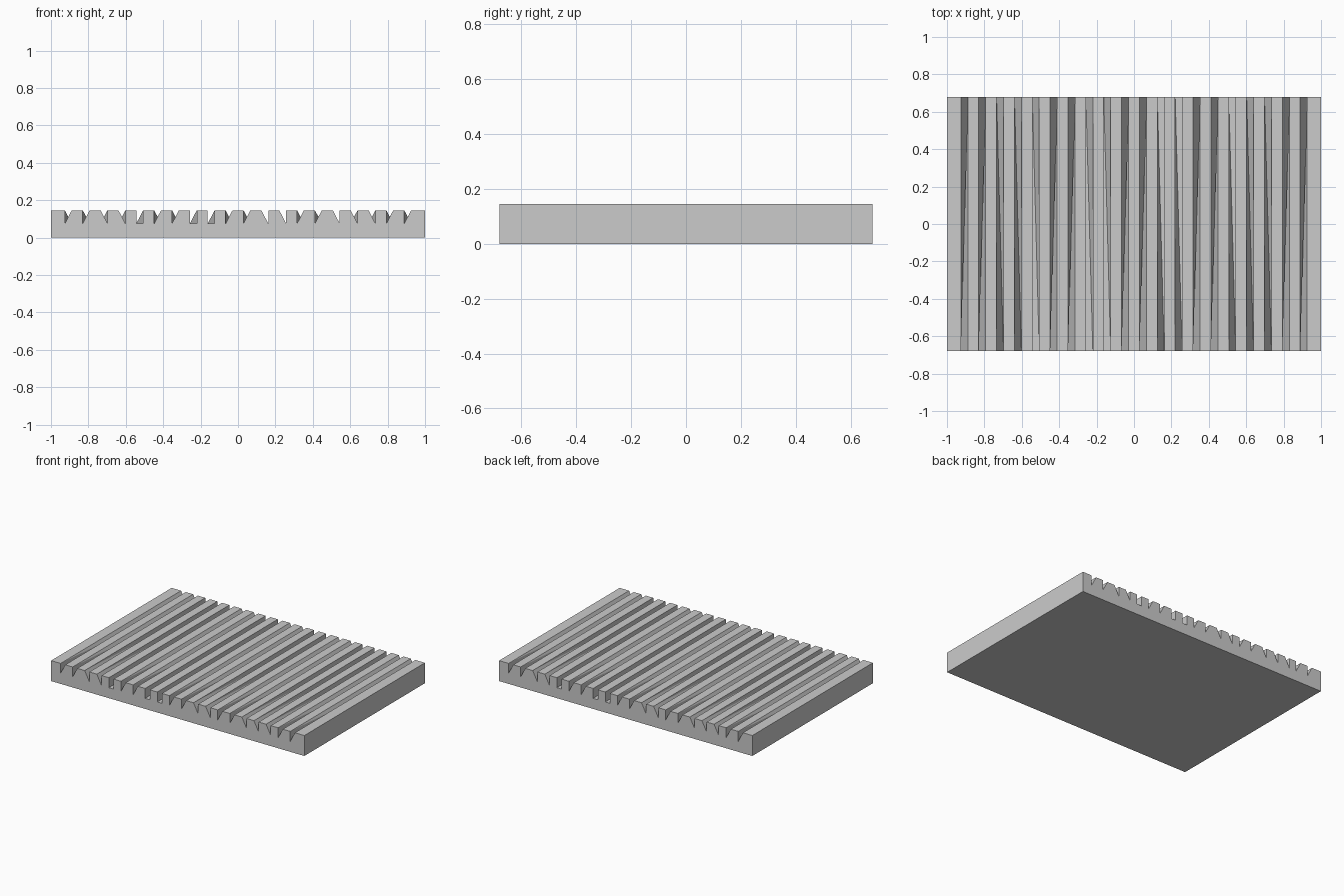
import bpy, bmesh

if "Cube" in bpy.data.objects:
    bpy.data.objects.remove(bpy.data.objects["Cube"])

HALF_X, HALF_Y, TOP, FLOOR = 1.0, 0.68, 0.146, 0.075
PITCH, WIDTH = 0.0955, 0.037

# Groove bottoms as (front left, front right, back left, back right), 0 = left wall, 1 = right wall
KINDS = {
    "A": (0, 0, 1, 1),   # V groove running front left to back right
    "B": (1, 1, 0, 0),   # V groove running front right to back left
    "C": (0, 1, 0, 0),   # flat slot at the front, V at the back
    "D": (1, 1, 0, 1),   # V at the front, flat slot at the back
}
PATTERN = "AABBCAACCAADDAADBBAA"


def profile(side):
    """Grooved cross-section; side 0 = front, 1 = back."""
    pts = [(-HALF_X, 0), (-HALF_X, TOP)]
    for i, kind in enumerate(PATTERN):
        left = (i - (len(PATTERN) - 1) / 2) * PITCH - WIDTH / 2
        a, b = KINDS[kind][2 * side:2 * side + 2]
        pts += [(left, TOP), (left + a * WIDTH, FLOOR),
                (left + b * WIDTH, FLOOR), (left + WIDTH, TOP)]
    return pts + [(HALF_X, TOP), (HALF_X, 0)]


# Slab lofted between the front and back cross-sections
bm = bmesh.new()
front = [bm.verts.new((x, -HALF_Y, z)) for x, z in profile(0)]
back = [bm.verts.new((x, HALF_Y, z)) for x, z in profile(1)]
bm.faces.new(front)
bm.faces.new(back[::-1])
n = len(front)
for i in range(n):
    j = (i + 1) % n
    bm.faces.new((front[i], back[i], back[j]))
    bm.faces.new((front[i], back[j], front[j]))
bmesh.ops.remove_doubles(bm, verts=bm.verts, dist=1e-5)
bmesh.ops.recalc_face_normals(bm, faces=bm.faces)

mesh = bpy.data.meshes.new("grooved_slab")
bm.to_mesh(mesh)
bm.free()
slab = bpy.data.objects.new("grooved_slab", mesh)
bpy.context.collection.objects.link(slab)
